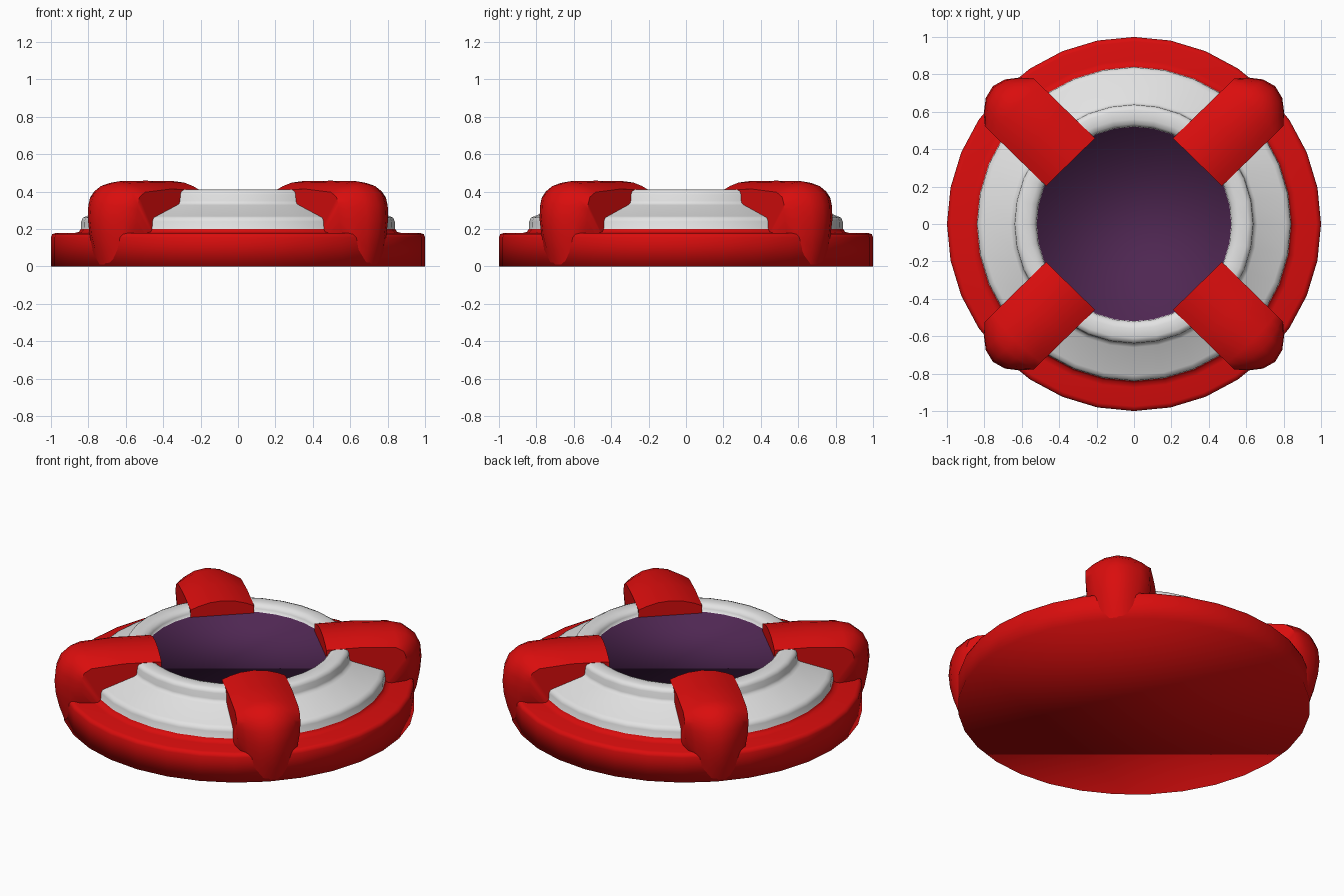
import bpy, bmesh, math

cube = bpy.data.objects.get("Cube")
if cube:
    bpy.data.objects.remove(cube, do_unlink=True)


def material(name, rgb):
    m = bpy.data.materials.new(name)
    m.use_nodes = True
    m.diffuse_color = (*rgb, 1)
    m.node_tree.nodes["Principled BSDF"].inputs["Base Color"].default_value = (*rgb, 1)
    return m


RED = material("red", (0.70, 0.004, 0.004))
WHITE = material("off_white", (0.76, 0.76, 0.76))
PURPLE = material("dark_purple", (0.078, 0.02, 0.085))


def make_object(name, bm, mats):
    bmesh.ops.recalc_face_normals(bm, faces=bm.faces)
    for f in bm.faces:
        f.smooth = True
    mesh = bpy.data.meshes.new(name)
    bm.to_mesh(mesh)
    bm.free()
    for m in mats:
        mesh.materials.append(m)
    ob = bpy.data.objects.new(name, mesh)
    bpy.context.collection.objects.link(ob)
    return ob


def skin(bm, rings):
    """Bridge closed rings of equal size, returning the bands of faces."""
    n = len(rings[0])
    return [[bm.faces.new((a[i], a[(i + 1) % n], b[(i + 1) % n], b[i]))
             for i in range(n)] for a, b in zip(rings, rings[1:])]


# Round body: red base, white stepped collar, purple centre disc
SIDES = 32
profile = [(1, 0), (1, 0.155), (0.993, 0.172), (0.975, 0.178), (0.875, 0.178),
           (0.85, 0.185), (0.84, 0.2), (0.838, 0.24), (0.83, 0.26), (0.81, 0.268),
           (0.66, 0.328), (0.645, 0.337), (0.64, 0.35), (0.638, 0.385), (0.63, 0.402),
           (0.61, 0.41), (0.56, 0.41), (0.535, 0.402), (0.522, 0.385), (0.52, 0.365)]
bm = bmesh.new()
rings = []
for r, z in profile:
    angles = [math.tau * i / SIDES for i in range(SIDES)]
    rings.append([bm.verts.new((r * math.cos(a), r * math.sin(a), z)) for a in angles])
for (r, z), band in zip(profile, skin(bm, rings)):
    for f in band:
        f.material_index = 1 if z >= 0.2 else 0
bm.faces.new(rings[0])
bm.faces.new(rings[-1]).material_index = 2
make_object("round_body", bm, [RED, WHITE, PURPLE])

# Clamp stations: outer distance, height, tilt in degrees, half width, crown drop,
# then distance and height of the buried inner side
stations = [(0.48, 0.455, 0, 0.185, 0.045, 0.48, 0.33),
            (0.70, 0.458, 0, 0.185, 0.045, 0.64, 0.22),
            (0.90, 0.455, 12, 0.185, 0.06, 0.72, 0.14),
            (0.97, 0.44, 30, 0.185, 0.08, 0.76, 0.12),
            (1.03, 0.395, 55, 0.185, 0.105, 0.78, 0.11),
            (1.06, 0.33, 78, 0.185, 0.12, 0.79, 0.10),
            (1.068, 0.25, 90, 0.18, 0.12, 0.80, 0.09),
            (1.06, 0.17, 90, 0.165, 0.11, 0.80, 0.08),
            (1.04, 0.09, 90, 0.125, 0.06, 0.80, 0.05),
            (1.01, 0.005, 90, 0.10, 0.03, 0.80, 0.005)]
ACROSS = [-1, -0.75, -0.4, 0, 0.4, 0.75, 1]


def clamp(name, angle):
    bm = bmesh.new()
    rings = []
    ca, sa = math.cos(angle), math.sin(angle)

    def point(d, w, z):
        return bm.verts.new((d * ca - w * sa, 0.975 * (d * sa + w * ca), z))

    for d, z, tilt, half, drop, di, zi in stations:
        t = math.radians(tilt)
        ring = [point(d - math.sin(t) * drop * u * u, half * u,
                      z - math.cos(t) * drop * u * u) for u in ACROSS]
        ring += [point(di, half, zi), point(di, -half, zi)]
        rings.append(ring)
    skin(bm, rings)
    bm.faces.new(rings[0])
    bm.faces.new(rings[-1])
    ob = make_object(name, bm, [RED])
    bpy.ops.object.select_all(action='DESELECT')
    ob.select_set(True)
    bpy.context.view_layer.objects.active = ob
    bpy.ops.object.shade_smooth_by_angle(angle=math.radians(45))


for i, place in enumerate(("back_left", "back_right", "front_right", "front_left")):
    clamp(place + "_clamp", math.pi / 4 + i * math.pi / 2)
